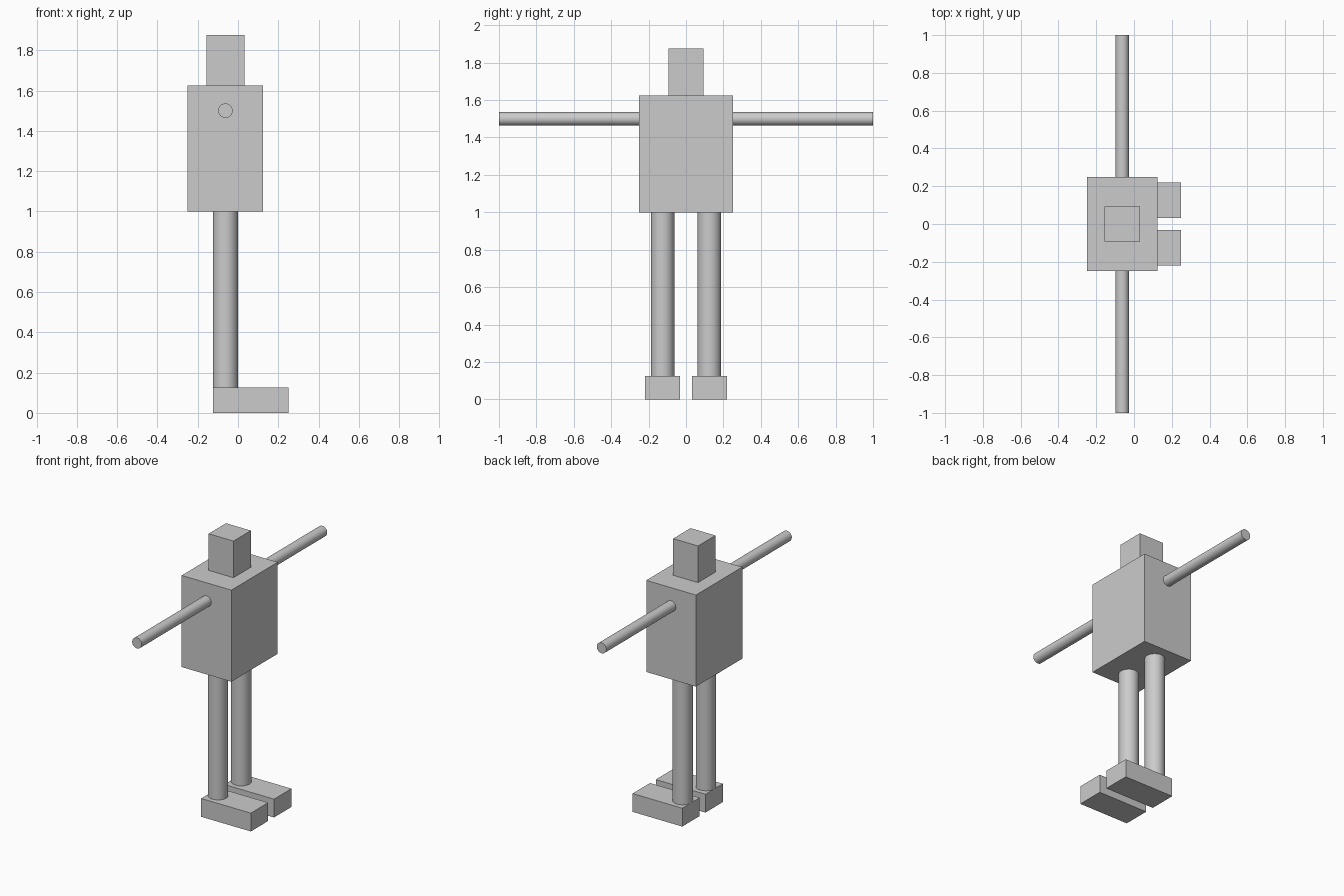
import bpy
import math

cube = bpy.data.objects.get("Cube")
if cube:
    bpy.data.objects.remove(cube, do_unlink=True)

grey = bpy.data.materials.new("plain_grey")
grey.use_nodes = True
colour = (0.6, 0.6, 0.6, 1)
grey.diffuse_color = colour
grey.node_tree.nodes["Principled BSDF"].inputs["Base Color"].default_value = colour

AXIS_X = -0.0625  # body centre line


def finish(name):
    obj = bpy.context.object
    obj.name = name
    obj.data.materials.append(grey)
    return obj


def box(name, centre, size):
    bpy.ops.mesh.primitive_cube_add(size=1, location=centre)
    bpy.context.object.scale = size
    bpy.ops.object.transform_apply(location=False, rotation=False, scale=True)
    return finish(name)


def rod(name, centre, radius, length, tilt=0):
    bpy.ops.mesh.primitive_cylinder_add(
        vertices=48, radius=radius, depth=length,
        location=centre, rotation=(tilt, 0, 0))
    bpy.ops.object.shade_smooth_by_angle(angle=math.radians(30))
    return finish(name)


# Torso and head
box("torso", (AXIS_X, 0, 1.3125), (0.375, 0.5, 0.625))
box("head", (AXIS_X, 0, 1.75), (0.1875, 0.1875, 0.25))

# Paired limbs; feet point towards +x
for side, s in (("near", -1), ("far", 1)):
    rod(side + "_arm", (AXIS_X, s * 0.625, 1.5), 0.036, 0.75, math.pi / 2)
    rod(side + "_leg", (AXIS_X, s * 0.125, 0.5625), 0.0625, 0.875)
    box(side + "_foot", (0.0625, s * 0.125, 0.0625), (0.375, 0.1875, 0.125))
